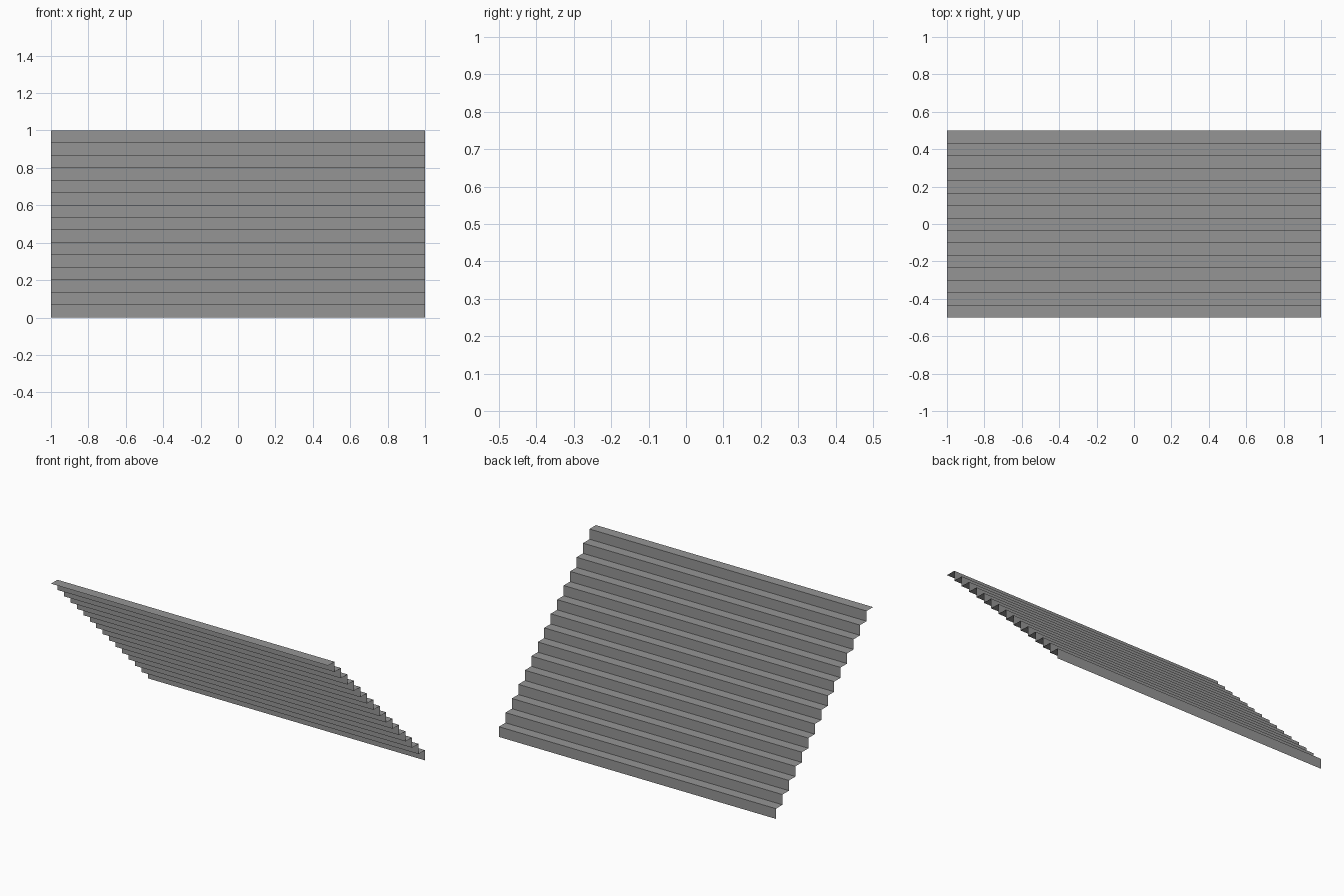
import bpy, bmesh

if "Cube" in bpy.data.objects:
    bpy.data.objects.remove(bpy.data.objects["Cube"])

STEPS = 15
WIDTH, DEPTH, HEIGHT = 2.0, 1.0, 1.0
run, rise = DEPTH / STEPS, HEIGHT / STEPS

grey = bpy.data.materials.new("mid grey")
grey.diffuse_color = (0.3, 0.3, 0.3, 1)
grey.use_nodes = True
grey.node_tree.nodes["Principled BSDF"].inputs["Base Color"].default_value = grey.diffuse_color

# Zigzag side profile: climbs from the back (y = 0.5) to the front (y = -0.5)
profile = [(DEPTH / 2, 0.0)]
for i in range(STEPS):
    y = DEPTH / 2 - i * run
    profile += [(y, (i + 1) * rise), (y - run, (i + 1) * rise)]

# Open sheet of risers and treads swept across the width
bm = bmesh.new()
rows = [[bm.verts.new((x, y, z)) for x in (-WIDTH / 2, WIDTH / 2)] for y, z in profile]
for (a, b), (c, d) in zip(rows, rows[1:]):
    bm.faces.new((b, a, c, d))

mesh = bpy.data.meshes.new("stair_flight")
bm.to_mesh(mesh)
bm.free()
mesh.materials.append(grey)
stairs = bpy.data.objects.new("stair_flight", mesh)
bpy.context.collection.objects.link(stairs)
